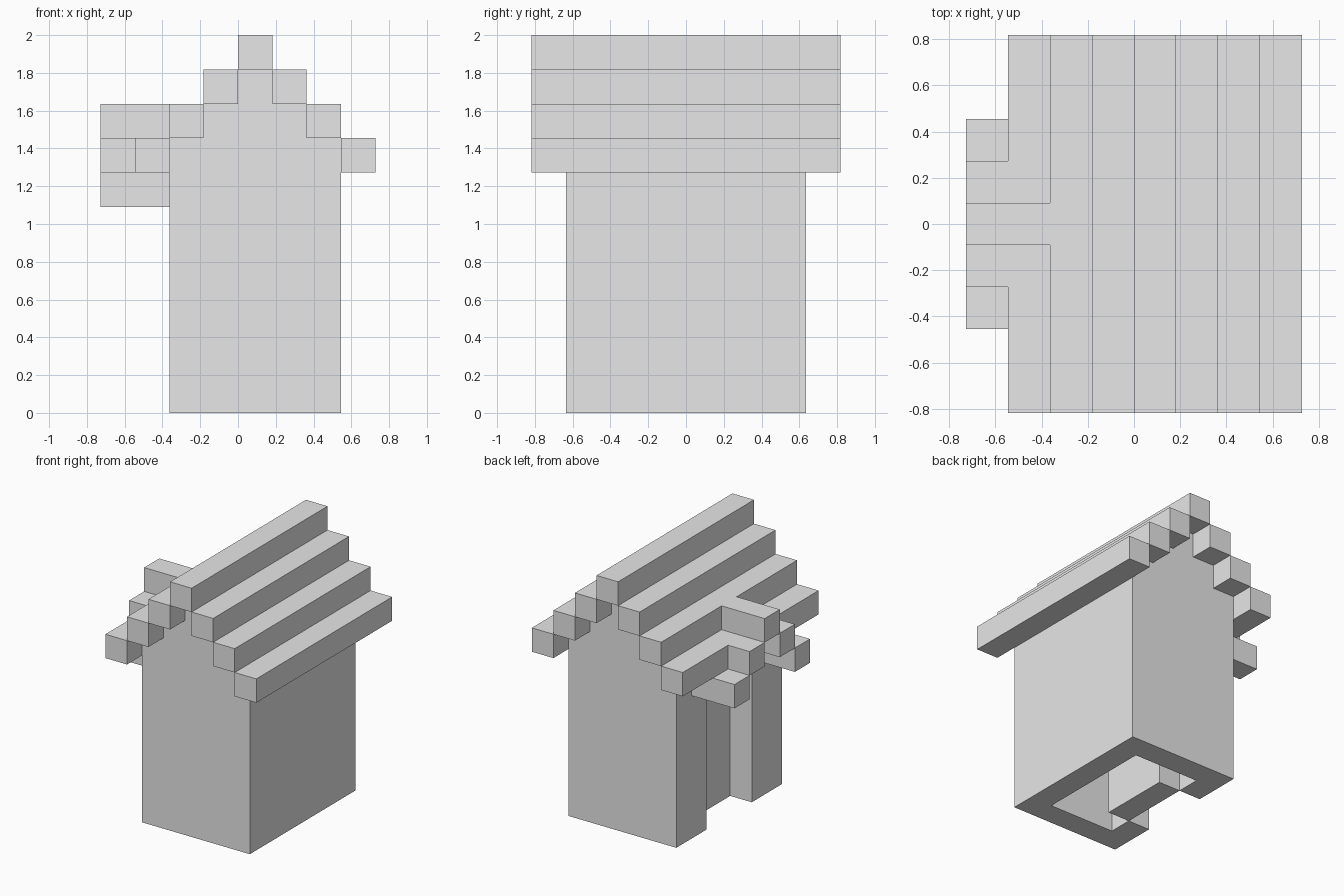
import bpy, bmesh
from mathutils import Vector

U = 2 / 11                          # size of one block
ORIGIN = Vector((4, 4.5, 0))        # grid point that sits on the world origin

default = bpy.data.objects.get("Cube")
if default:
    bpy.data.objects.remove(default, do_unlink=True)

grey = bpy.data.materials.new("light_grey")
grey.use_nodes = True
grey.diffuse_color = (0.8, 0.8, 0.8, 1)
grey.node_tree.nodes["Principled BSDF"].inputs["Base Color"].default_value = (0.8, 0.8, 0.8, 1)


def extrude(name, outline, axis, start, end):
    """Extrude a block-grid outline along y ((x, z) points) or z ((x, y) points)."""
    bm = bmesh.new()
    place = (lambda a, b: (a, start, b)) if axis == "y" else (lambda a, b: (a, b, start))
    verts = [bm.verts.new((Vector(place(a, b)) - ORIGIN) * U) for a, b in outline]
    face = bm.faces.new(verts)
    step = Vector((0, 1, 0)) if axis == "y" else Vector((0, 0, 1))
    top = bmesh.ops.extrude_face_region(bm, geom=[face])["geom"]
    moved = [v for v in top if isinstance(v, bmesh.types.BMVert)]
    bmesh.ops.translate(bm, verts=moved, vec=step * (end - start) * U)
    bmesh.ops.recalc_face_normals(bm, faces=bm.faces)
    mesh = bpy.data.meshes.new(name)
    bm.to_mesh(mesh)
    bm.free()
    mesh.materials.append(grey)
    obj = bpy.data.objects.new(name, mesh)
    bpy.context.collection.objects.link(obj)
    return obj


def box(name, x, y, z):
    return extrude(name, [(x[0], y[0]), (x[1], y[0]), (x[1], y[1]), (x[0], y[1])], "z", *z)


def cut(target, cutter):
    """Subtract a helper solid and discard it."""
    cutter.hide_render = True
    mod = target.modifiers.new("cut", "BOOLEAN")
    mod.operation, mod.solver, mod.object = "DIFFERENCE", "EXACT", cutter
    bpy.context.view_layer.objects.active = target
    bpy.ops.object.modifier_apply(modifier=mod.name)
    bpy.data.objects.remove(cutter, do_unlink=True)


# Hollow walls with stepped gables and a doorway on one long side
gable = [(2, 0), (7, 0), (7, 8), (6, 8), (6, 9), (5, 9), (5, 10),
         (4, 10), (4, 9), (3, 9), (3, 8), (2, 8)]
walls = extrude("walls", gable, "y", 1, 8)
cut(walls, box("room_cutter", (3, 6), (2, 7), (-1, 12)))
cut(walls, box("doorway_cutter", (1.5, 3.5), (3, 6), (-1, 6)))

# Door set back one block
box("door", (3, 4), (3, 6), (0, 6))

# Stepped roof beams
box("ridge_beam", (4, 5), (0, 9), (10, 11))
for name, x, z in (("upper_beam_left", 5, 9), ("middle_beam_left", 6, 8),
                   ("eave_beam_left", 7, 7), ("upper_beam_right", 3, 9)):
    box(name, (x, x + 1), (0, 9), (z, z + 1))

# Middle beam joined to the porch ridge
extrude("middle_beam_with_porch_ridge",
        [(2, 0), (3, 0), (3, 9), (2, 9), (2, 5), (0, 5), (0, 4), (2, 4)], "z", 8, 9)

# Eave halves turning into the porch roof, and the lower porch beams
for side, flip in (("back", False), ("front", True)):
    def my(y):
        return 9 - y if flip else y
    eave = [(0, 5), (2, 5), (2, 9), (1, 9), (1, 6), (0, 6)]
    extrude("eave_beam_" + side, [(x, my(y)) for x, y in eave], "z", 7, 8)
    box("porch_beam_" + side, (0, 2), (my(6), my(7)), (6, 7))
